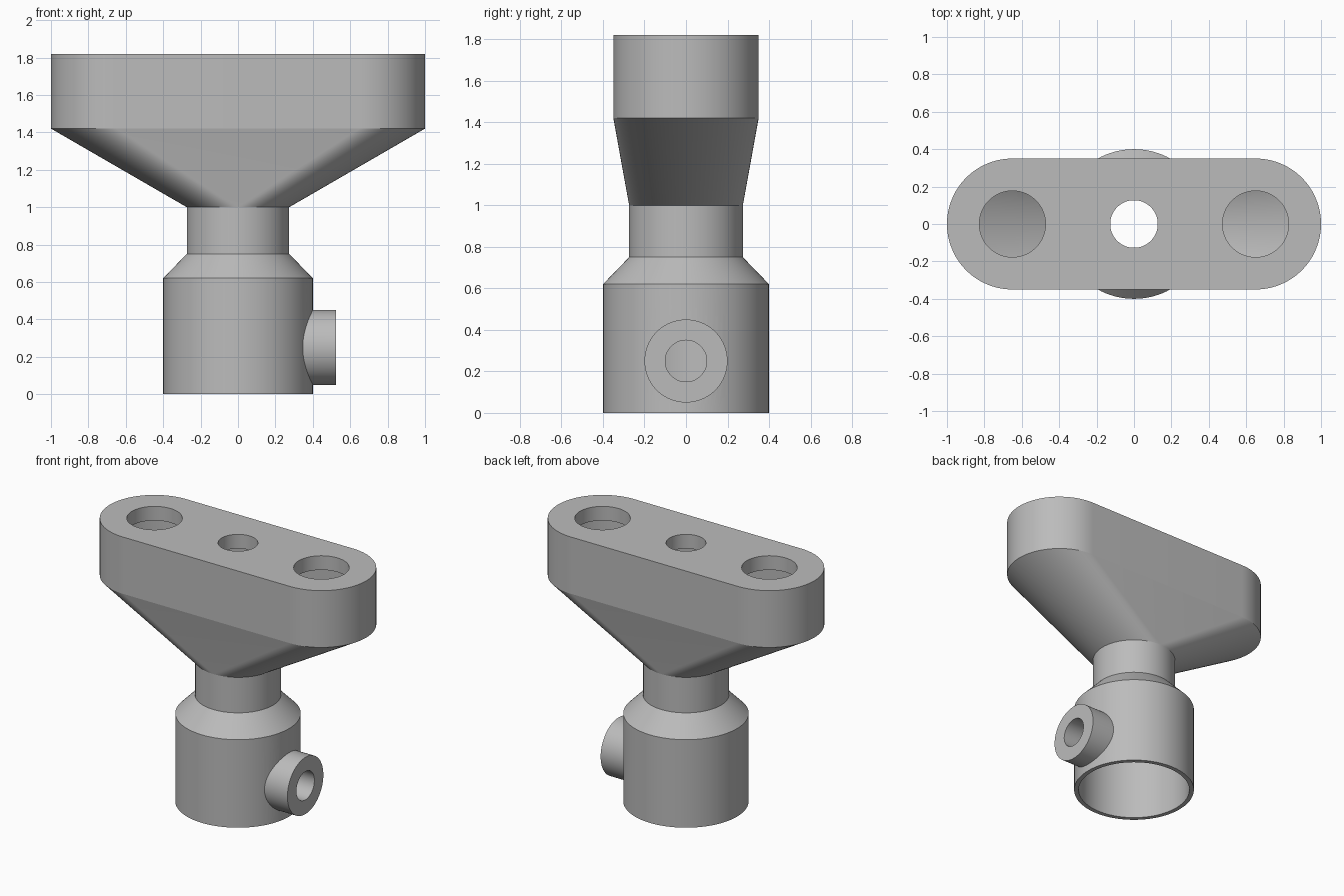
import bpy
import bmesh
import math
from mathutils import Matrix

cube = bpy.data.objects.get("Cube")
if cube:
    bpy.data.objects.remove(cube, do_unlink=True)

STEPS = 48   # segments per half turn

grey = bpy.data.materials.new("plain grey")
grey.use_nodes = True
colour = (0.5, 0.5, 0.5, 1)
grey.diffuse_color = colour
grey.node_tree.nodes["Principled BSDF"].inputs["Base Color"].default_value = colour


def finish(name, bm):
    bmesh.ops.remove_doubles(bm, verts=bm.verts, dist=0.0001)
    bmesh.ops.recalc_face_normals(bm, faces=bm.faces)
    mesh = bpy.data.meshes.new(name)
    bm.to_mesh(mesh)
    bm.free()
    mesh.materials.append(grey)
    obj = bpy.data.objects.new(name, mesh)
    bpy.context.collection.objects.link(obj)
    return obj


def loft(name, sections):
    """Skin a stack of rounded slots given as (radius, half spacing, z)."""
    bm = bmesh.new()
    rings = []
    for radius, half, z in sections:
        ring = []
        for side in (1, -1):
            for i in range(STEPS + 1):
                a = math.pi * (i / STEPS - 0.5)
                ring.append(bm.verts.new((side * (half + radius * math.cos(a)),
                                          side * radius * math.sin(a), z)))
        rings.append(ring)
    for low, high in zip(rings, rings[1:]):
        for i in range(len(low)):
            j = (i + 1) % len(low)
            bm.faces.new((low[i], low[j], high[j], high[i]))
    bm.faces.new(rings[0])
    bm.faces.new(rings[-1])
    return finish(name, bm)


def cylinder(name, radius, start, end, axis="Z", x=0, z=0):
    bm = bmesh.new()
    turn = Matrix.Rotation(math.pi / 2, 4, "Y") if axis == "X" else Matrix()
    place = Matrix.Translation((x, 0, z)) @ turn @ Matrix.Translation((0, 0, (start + end) / 2))
    bmesh.ops.create_cone(bm, cap_ends=True, segments=2 * STEPS, radius1=radius,
                          radius2=radius, depth=end - start, matrix=place)
    return finish(name, bm)


def combine(target, tool, operation):
    mod = target.modifiers.new(tool.name, "BOOLEAN")
    mod.operation = operation
    mod.solver = "EXACT"
    mod.object = tool
    bpy.context.view_layer.objects.active = target
    bpy.ops.object.modifier_apply(modifier=mod.name)
    bpy.data.objects.remove(tool, do_unlink=True)


# Outer shape: socket, shoulder, neck, flared head
body = loft("socket_bracket", [(0.4, 0, 0), (0.4, 0, 0.62), (0.274, 0, 0.75),
                               (0.274, 0, 1.0), (0.35, 0.65, 1.42), (0.35, 0.65, 1.82)])

# Side boss for the clamping screw
combine(body, cylinder("screw_boss", 0.2, 0.1, 0.525, "X", z=0.25), "UNION")

# Hollow inside following the outer shape
cavity = loft("cavity", [(0.37, 0, -0.1), (0.37, 0, 0.61), (0.244, 0, 0.74),
                         (0.244, 0, 1.01), (0.32, 0.65, 1.43), (0.32, 0.65, 1.72)])
combine(body, cavity, "DIFFERENCE")

# Screw hole and the three holes in the top plate
combine(body, cylinder("screw_hole", 0.1, 0.2, 0.6, "X", z=0.25), "DIFFERENCE")
for name, radius, x in (("left_hole", 0.177, 0.65), ("centre_hole", 0.127, 0),
                        ("right_hole", 0.177, -0.65)):
    combine(body, cylinder(name, radius, 1.6, 1.9, x=x), "DIFFERENCE")

# Smooth rounds with crisp edges
bpy.ops.object.select_all(action="DESELECT")
body.select_set(True)
bpy.context.view_layer.objects.active = body
bpy.ops.object.shade_smooth_by_angle(angle=math.radians(9))
